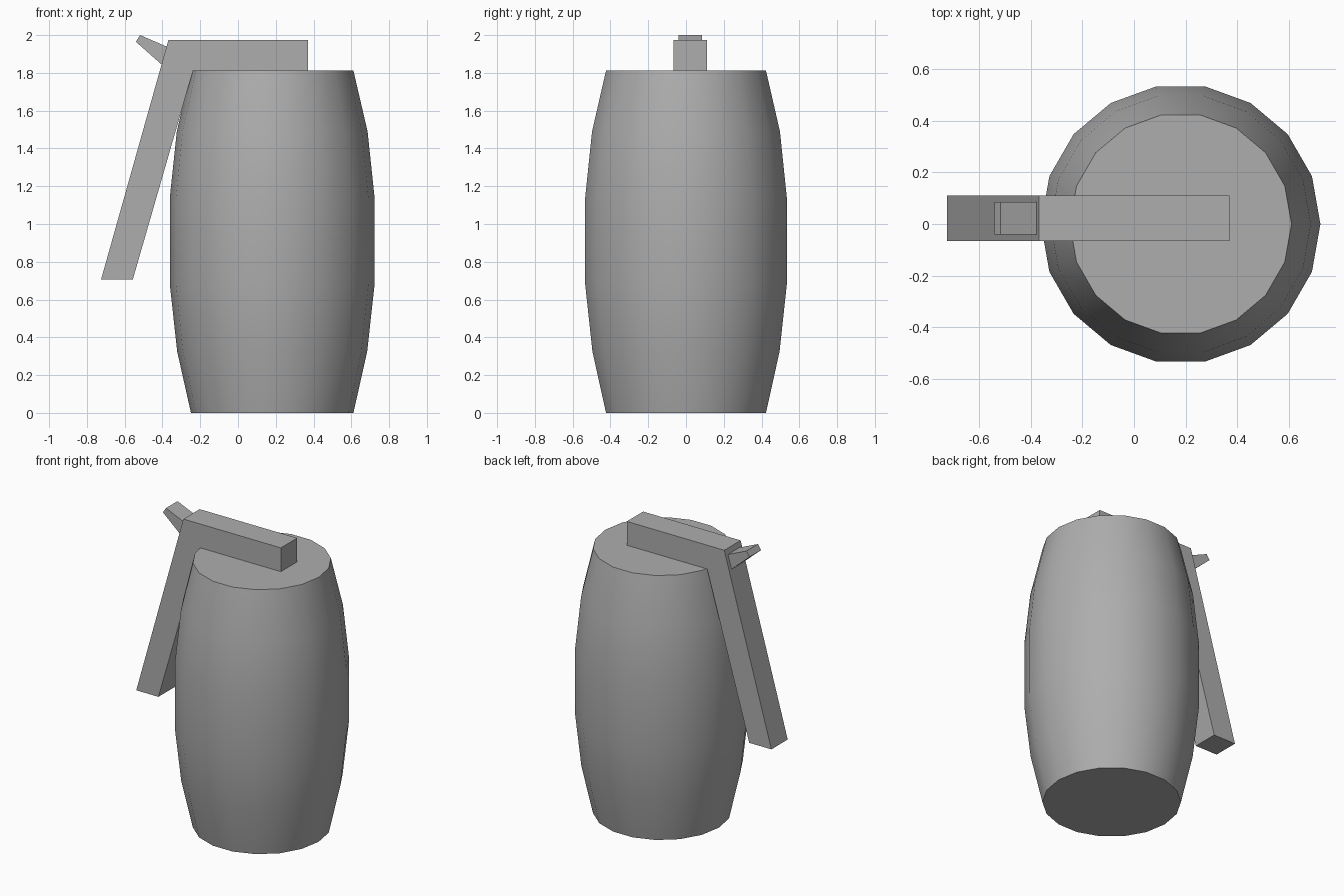
import bpy, bmesh
from math import cos, sin, tau, radians

if "Cube" in bpy.data.objects:
    bpy.data.objects.remove(bpy.data.objects["Cube"])

# Mid-grey shared by all parts
grey = bpy.data.materials.new("mid_grey")
grey.diffuse_color = (0.42, 0.42, 0.42, 1)
grey.use_nodes = True
grey.node_tree.nodes["Principled BSDF"].inputs["Base Color"].default_value = grey.diffuse_color


def finish(name, bm):
    bmesh.ops.recalc_face_normals(bm, faces=bm.faces[:])
    mesh = bpy.data.meshes.new(name)
    bm.to_mesh(mesh)
    bm.free()
    mesh.materials.append(grey)
    obj = bpy.data.objects.new(name, mesh)
    bpy.context.collection.objects.link(obj)
    return obj


def lathe(name, profile, sides, cx):
    bm = bmesh.new()
    rings = [[bm.verts.new((cx + r * cos(tau * i / sides), r * sin(tau * i / sides), z))
              for i in range(sides)] for r, z in profile]
    for a, b in zip(rings, rings[1:]):
        for i in range(sides):
            j = (i + 1) % sides
            bm.faces.new((a[i], a[j], b[j], b[i]))
    bm.faces.new(rings[0])
    bm.faces.new(rings[-1])
    return finish(name, bm)


def extrude_xz(name, outline, y0, y1):
    bm = bmesh.new()
    face = bm.faces.new([bm.verts.new((x, y0, z)) for x, z in outline])
    new = bmesh.ops.extrude_face_region(bm, geom=[face])["geom"]
    bmesh.ops.translate(bm, vec=(0, y1 - y0, 0),
                        verts=[v for v in new if isinstance(v, bmesh.types.BMVert)])
    return finish(name, bm)


# Barrel-shaped body with flat closed ends
body = lathe("body", [(0.43, 0), (0.503, 0.325), (0.542, 0.68),
                      (0.542, 1.14), (0.505, 1.49), (0.43, 1.812)], 18, 0.181)
bpy.context.view_layer.objects.active = body
body.select_set(True)
bpy.ops.object.shade_smooth_by_angle(angle=radians(35))

# Bent lever lying across the top and sloping down the side
extrude_xz("lever", [(-0.368, 1.975), (-0.725, 0.706), (-0.557, 0.706),
                     (-0.238, 1.812), (0.371, 1.812), (0.371, 1.975)], -0.066, 0.111)

# Small tapered tab behind the lever bend
extrude_xz("lever_tab", [(-0.375, 1.938), (-0.518, 2.0), (-0.541, 1.965),
                         (-0.403, 1.843)], -0.04, 0.085)
